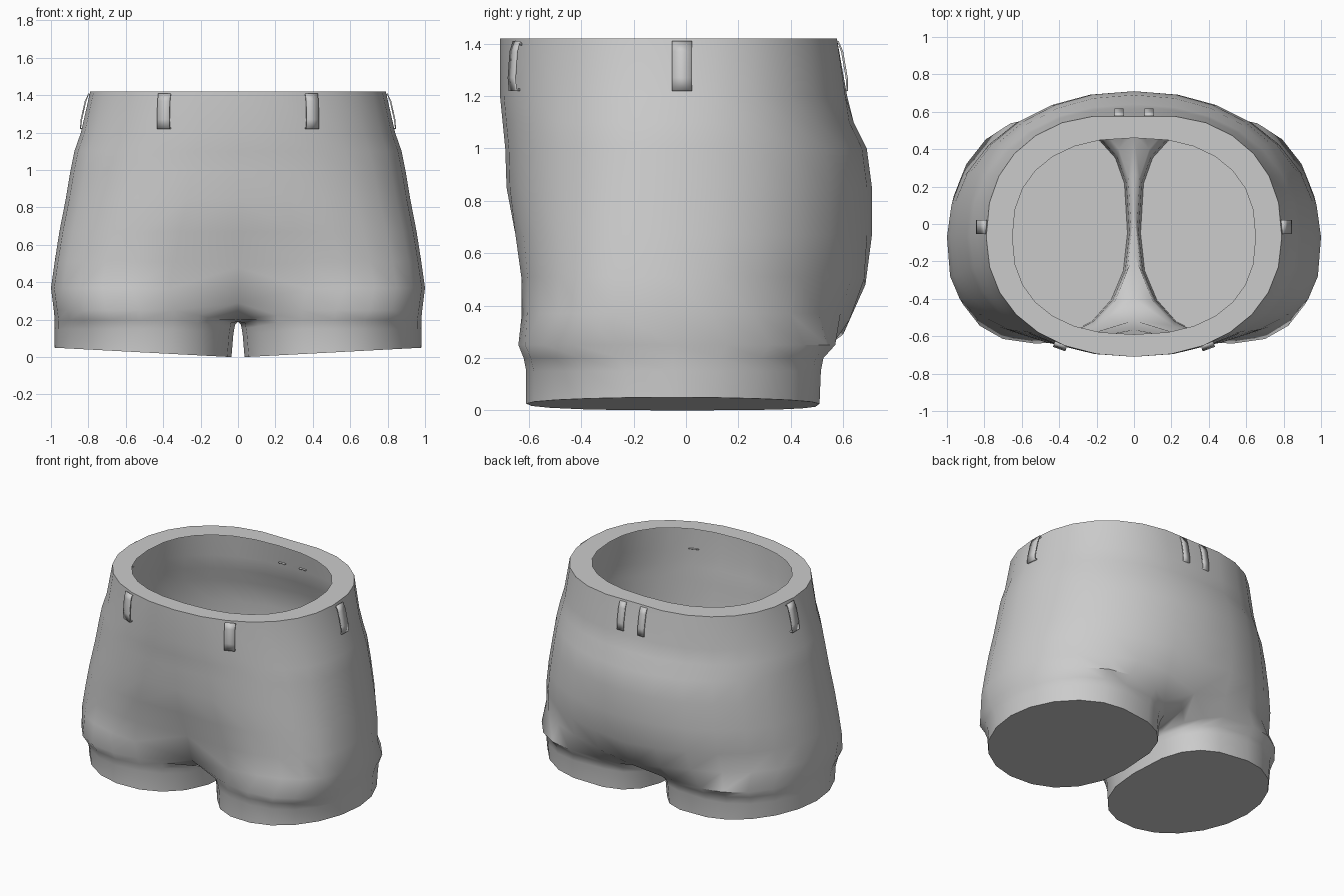
import bpy, bmesh
from math import sin, cos, pi, exp, radians
from mathutils import Vector

old = bpy.data.objects.get("Cube")
if old:
    bpy.data.objects.remove(old)

grey = bpy.data.materials.new("plain grey fabric")
grey.use_nodes = True
colour = (0.6, 0.6, 0.6, 1)
grey.diffuse_color = colour
grey.node_tree.nodes["Principled BSDF"].inputs["Base Color"].default_value = colour

N = 14      # steps round half the body
INNER = 6   # steps along the crotch seam
YC = -0.07  # depth at which the body is widest


def spow(v, p):
    return abs(v) ** p * (1 if v >= 0 else -1)


def finish(name, bm, angle):
    mesh = bpy.data.meshes.new(name)
    bm.to_mesh(mesh)
    bm.free()
    mesh.materials.append(grey)
    ob = bpy.data.objects.new(name, mesh)
    bpy.context.scene.collection.objects.link(ob)
    bpy.ops.object.select_all(action='DESELECT')
    ob.select_set(True)
    bpy.context.view_layer.objects.active = ob
    bpy.ops.object.shade_smooth_by_angle(angle=radians(angle))
    return ob


def mirror(ob):
    mod = ob.modifiers.new("mirror", 'MIRROR')
    mod.merge_threshold = 0.001


def body_ring(z, w, front, back, pf, pb, dent_f=0, dent_b=0, drop=0):
    """Half outline of the body from front centre round to back centre."""
    pts = []
    for k in range(N + 1):
        t = pi * k / N
        p = pf if t < pi / 2 else pb
        x = w * spow(sin(t), p) if 0 < k < N else 0
        dip = exp(-(x / 0.22) ** 2)
        if t < pi / 2:
            y = YC + (front - YC) * spow(cos(t), p) + dent_f * dip
        else:
            y = YC + (back - YC) * spow(-cos(t), p) - dent_b * dip
        pts.append((x, y, z - drop * dip))
    return pts


def leg_ring(z_out, z_in, x_in, x_out, front, back, p_front, p_back):
    """Closed leg outline from the inner front corner, squarer at the inner back."""
    cx, rx = (x_in + x_out) / 2, (x_out - x_in) / 2
    cy, ry = (front + back) / 2, (back - front) / 2
    start = -0.6
    span = pi - 2 * start
    angles = [start + span * k / N for k in range(N + 1)]
    angles += [pi - start + (2 * pi - span) * j / INNER for j in range(1, INNER)]
    pts = []
    for t in angles:
        if sin(t) >= 0:
            p = p_front if cos(t) > 0 else p_back
        else:
            p = 0.9 if cos(t) > 0 else 0.65
        x = cx + rx * spow(sin(t), p)
        f = min(1, max(0, (x - x_in) / 0.3))
        pts.append((x, cy - ry * spow(cos(t), p), z_in + (z_out - z_in) * f))
    return pts


# Body: flat waist rim, then the outer shell down to the leg split
levels = [
    (1.42, 0.65, -0.59, 0.46, 0.85, 0.85),
    (1.42, 0.79, -0.71, 0.60, 0.92, 0.86, 0, 0.025),
    (1.20, 0.84, -0.71, 0.63, 0.92, 0.91, 0, 0.015),
    (1.10, 0.875, -0.70, 0.64, 0.89, 0.92),
    (1.00, 0.895, -0.69, 0.69, 0.86, 0.94),
    (0.85, 0.92, -0.685, 0.71, 0.82, 0.94),
    (0.67, 0.955, -0.665, 0.71, 0.75, 0.94, 0.02),
    (0.51, 0.98, -0.645, 0.705, 0.69, 0.95, 0.08, 0.02, 0.03),
    (0.37, 1.00, -0.645, 0.66, 0.67, 0.96, 0.13, 0.06, 0.08),
]
bm = bmesh.new()
rings = [[bm.verts.new(p) for p in body_ring(*lv)] for lv in levels]
for up, lo in zip(rings, rings[1:]):
    for k in range(N):
        bm.faces.new((up[k], lo[k], lo[k + 1], up[k + 1]))

# Crotch seam from back to front
seam = [(0.48, 0.22), (0.27, 0.19), (0.06, 0.19), (-0.16, 0.19), (-0.40, 0.20)]
top = rings[-1] + [bm.verts.new((0, y, z)) for y, z in seam]

# Leg: lower bulge, tuck and cuff, closed at the hem
legs = [
    leg_ring(0.25, 0.175, 0.015, 0.985, -0.64, 0.57, 0.78, 0.98),
    leg_ring(0.20, 0.15, 0.02, 0.98, -0.62, 0.525, 0.88, 0.99),
    leg_ring(0.15, 0.12, 0.025, 0.98, -0.61, 0.515, 0.95, 1.0),
    [(x, y, 0.05 * (x - 0.035) / 0.945)
     for x, y, z in leg_ring(0, 0, 0.035, 0.98, -0.61, 0.51, 1.0, 1.04)],
]
for pts in legs:
    ring = [bm.verts.new(p) for p in pts]
    for k in range(len(ring)):
        j = (k + 1) % len(ring)
        bm.faces.new((top[k], ring[k], ring[j], top[j]))
    top = ring
bm.faces.new(top[::-1])
mirror(finish("shorts_body", bm, 50))


# Belt loops: thin bowed strips standing off the waistband
def belt_loop(name, x, y, nx, ny, width, lean):
    path = [(-0.006, 1.40), (0.01, 1.41), (0.02, 1.37),
            (0.02, 1.27), (0.012, 1.22), (-0.008, 1.22)]
    out = Vector((nx, ny, 0)).normalized()
    side = Vector((-out.y, out.x, 0)) * width / 2
    bm = bmesh.new()
    rows = []
    for d, z in path:
        c = Vector((x, y, z)) + out * (d + lean * (1.41 - z) / 0.2)
        rows.append([bm.verts.new(c - side), bm.verts.new(c + side)])
    for a, b in zip(rows, rows[1:]):
        bm.faces.new((a[0], b[0], b[1], a[1]))
    ob = finish(name, bm, 40)
    solid = ob.modifiers.new("thickness", 'SOLIDIFY')
    solid.thickness = 0.008
    mirror(ob)


belt_loop("front_belt_loops", 0.39, -0.64, 0.35, -0.94, 0.07, 0.015)
belt_loop("side_belt_loops", 0.79, -0.015, 1, 0, 0.075, 0.045)
belt_loop("back_belt_loops", 0.08, 0.573, 0, 1, 0.05, 0.035)
